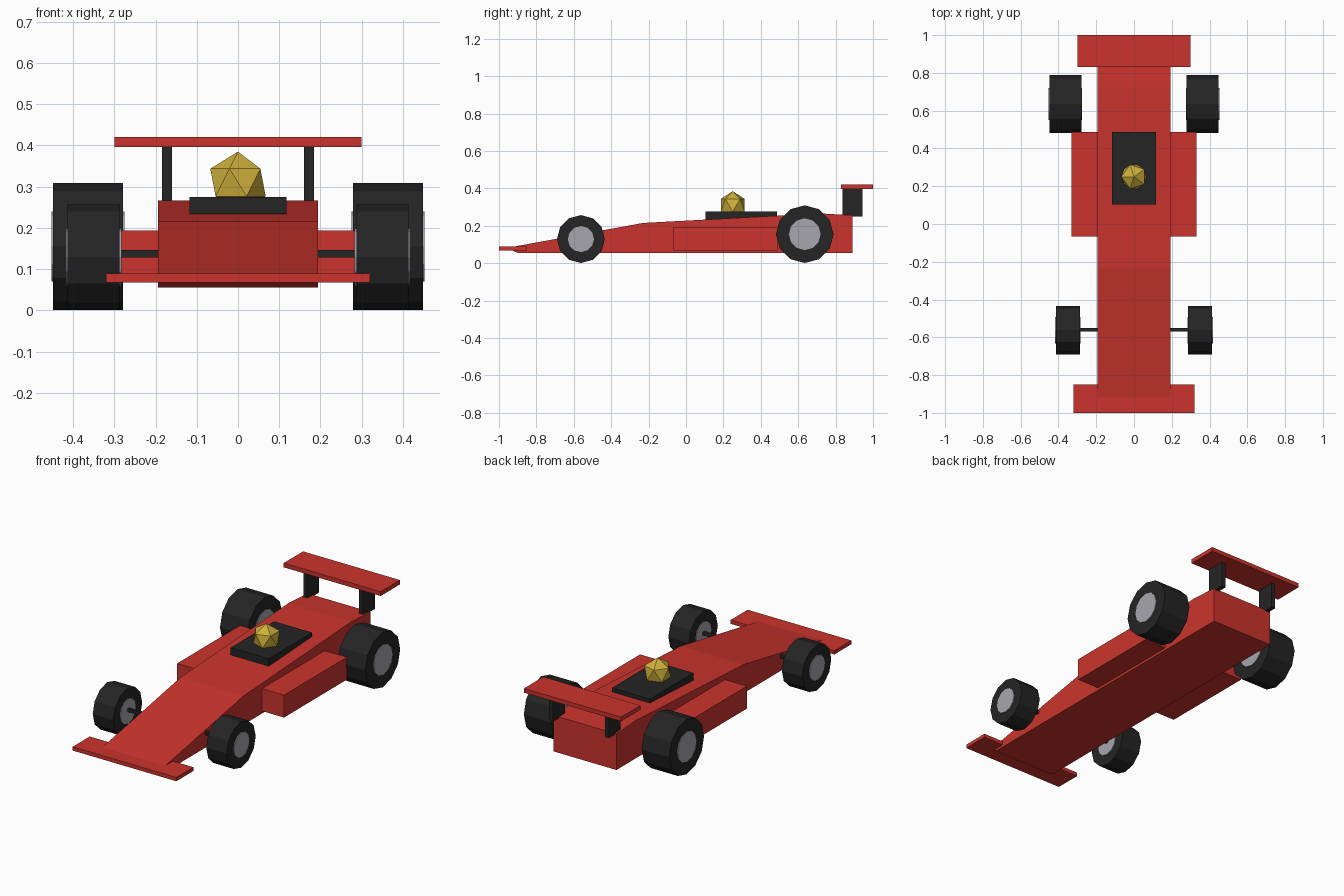
import bpy, bmesh, math
from mathutils import Matrix

if "Cube" in bpy.data.objects:
    bpy.data.objects.remove(bpy.data.objects["Cube"])


def material(name, rgb):
    m = bpy.data.materials.new(name)
    m.diffuse_color = (*rgb, 1)
    m.use_nodes = True
    m.node_tree.nodes["Principled BSDF"].inputs["Base Color"].default_value = m.diffuse_color
    return m


RED = material("racing red", (0.60, 0.034, 0.026))
BLACK = material("rubber black", (0.018, 0.018, 0.018))
GREY = material("rim grey", (0.38, 0.38, 0.42))
GOLD = material("helmet gold", (0.62, 0.43, 0.045))


def finish(name, bm, mat):
    bmesh.ops.recalc_face_normals(bm, faces=bm.faces)
    me = bpy.data.meshes.new(name)
    bm.to_mesh(me)
    bm.free()
    me.materials.append(mat)
    ob = bpy.data.objects.new(name, me)
    bpy.context.collection.objects.link(ob)
    return ob


def box(name, x, y, z, mat):
    """Box from (min, max) ranges on each axis."""
    bm = bmesh.new()
    bmesh.ops.create_cube(bm, size=1)
    for v in bm.verts:
        v.co = [(a + b) / 2 + c * (b - a) for (a, b), c in zip((x, y, z), v.co)]
    return finish(name, bm, mat)


def disc(name, x0, x1, y, z, r, mat):
    """Twelve-sided cylinder lying along x, with a vertex at the top."""
    bm = bmesh.new()
    bmesh.ops.create_cone(bm, cap_ends=True, segments=12, radius1=r, radius2=r,
                          depth=x1 - x0)
    bmesh.ops.transform(bm, verts=bm.verts,
                        matrix=Matrix.Translation(((x0 + x1) / 2, y, z))
                        @ Matrix.Rotation(math.pi / 2, 4, 'Y'))
    return finish(name, bm, mat)


def mirrored(ob):
    """Mirror the part to the other side of the car."""
    ob.modifiers.new("mirror", 'MIRROR').use_axis = (True, False, False)


# Body: side profile extruded across the car
profile = [(-0.90, 0.055), (-0.94, 0.073), (-0.94, 0.085), (-0.23, 0.215),
           (0.72, 0.266), (0.89, 0.256), (0.89, 0.055)]
bm = bmesh.new()
side = bm.faces.new([bm.verts.new((-0.194, y, z)) for y, z in profile])
ext = bmesh.ops.extrude_face_region(bm, geom=[side], use_keep_orig=True)
bmesh.ops.translate(bm, vec=(0.388, 0, 0),
                    verts=[g for g in ext["geom"] if isinstance(g, bmesh.types.BMVert)])
finish("body", bm, RED)

# Wings
box("front_wing", (-0.32, 0.32), (-1.0, -0.85), (0.068, 0.089), RED)
box("rear_wing", (-0.299, 0.299), (0.83, 1.0), (0.396, 0.42), RED)
mirrored(box("rear_wing_support", (0.16, 0.184), (0.838, 0.943), (0.25, 0.398), BLACK))

# Side pods
mirrored(box("side_pod", (0.19, 0.33), (-0.066, 0.488), (0.069, 0.194), RED))

# Cockpit and helmet
box("cockpit", (-0.117, 0.117), (0.103, 0.486), (0.234, 0.275), BLACK)
bm = bmesh.new()
bmesh.ops.create_icosphere(bm, subdivisions=1, radius=0.075,
                           matrix=Matrix.Translation((0, 0.25, 0.31))
                           @ Matrix.Rotation(math.pi, 4, 'Z'))
finish("helmet", bm, GOLD)

# Wheels: tyre plus a hub that pokes out of both faces
for end, x0, x1, y, r, hub in (("front", 0.287, 0.413, -0.562, 0.128, 0.07),
                               ("rear", 0.279, 0.448, 0.635, 0.154, 0.085)):
    mirrored(disc(end + "_tyre", x0, x1, y, r + 0.001, r, BLACK))
    mirrored(disc(end + "_hub", x0 - 0.004, x1 + 0.004, y, r + 0.001, hub, GREY))

# Front axles
mirrored(box("front_axle", (0.192, 0.29), (-0.568, -0.551), (0.128, 0.146), BLACK))
